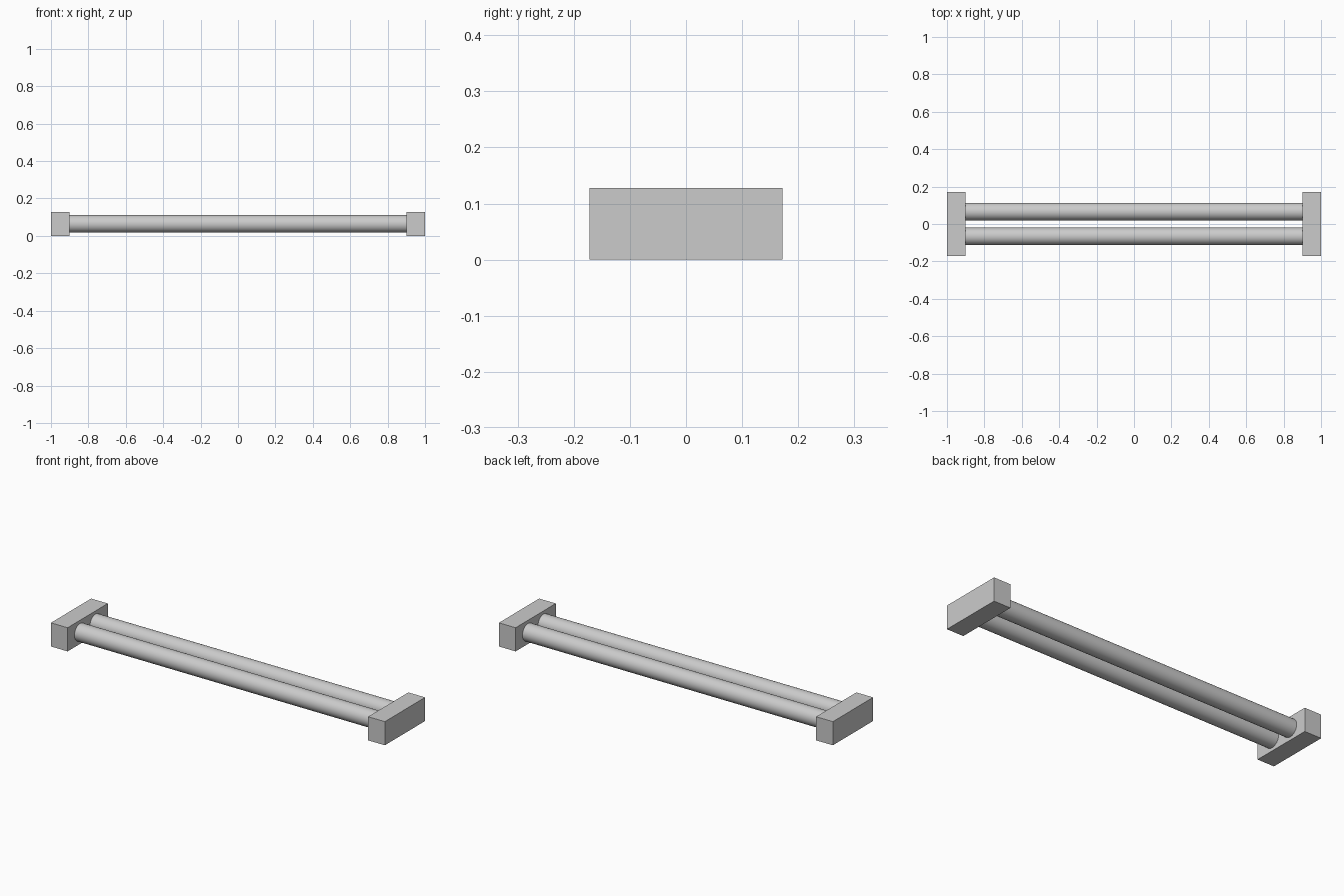
import bpy
import math

if "Cube" in bpy.data.objects:
    bpy.data.objects.remove(bpy.data.objects["Cube"])

HEIGHT = 0.128      # end block height
HALF_DEPTH = 0.172  # end block half depth
BLOCK = 0.10        # end block thickness along x
ROD_R = 0.047
ROD_Y = 0.066


def end_block(name, x):
    bpy.ops.mesh.primitive_cube_add(size=1, location=(x, 0, HEIGHT / 2))
    ob = bpy.context.object
    ob.name = name
    ob.scale = (BLOCK, HALF_DEPTH * 2, HEIGHT)
    bpy.ops.object.transform_apply(location=False, rotation=False, scale=True)


def rod(name, y):
    bpy.ops.mesh.primitive_cylinder_add(
        vertices=48, radius=ROD_R, depth=2 - 2 * BLOCK,
        location=(0, y, HEIGHT / 2), rotation=(0, math.pi / 2, 0))
    bpy.context.object.name = name
    bpy.ops.object.shade_smooth_by_angle(angle=math.radians(30))


# Rectangular blocks closing both ends
for side, s in (("left", -1), ("right", 1)):
    end_block(f"{side}_end_block", s * (1 - BLOCK / 2))

# Two parallel round tubes between the blocks
for side, s in (("front", -1), ("back", 1)):
    rod(f"{side}_tube", s * ROD_Y)
